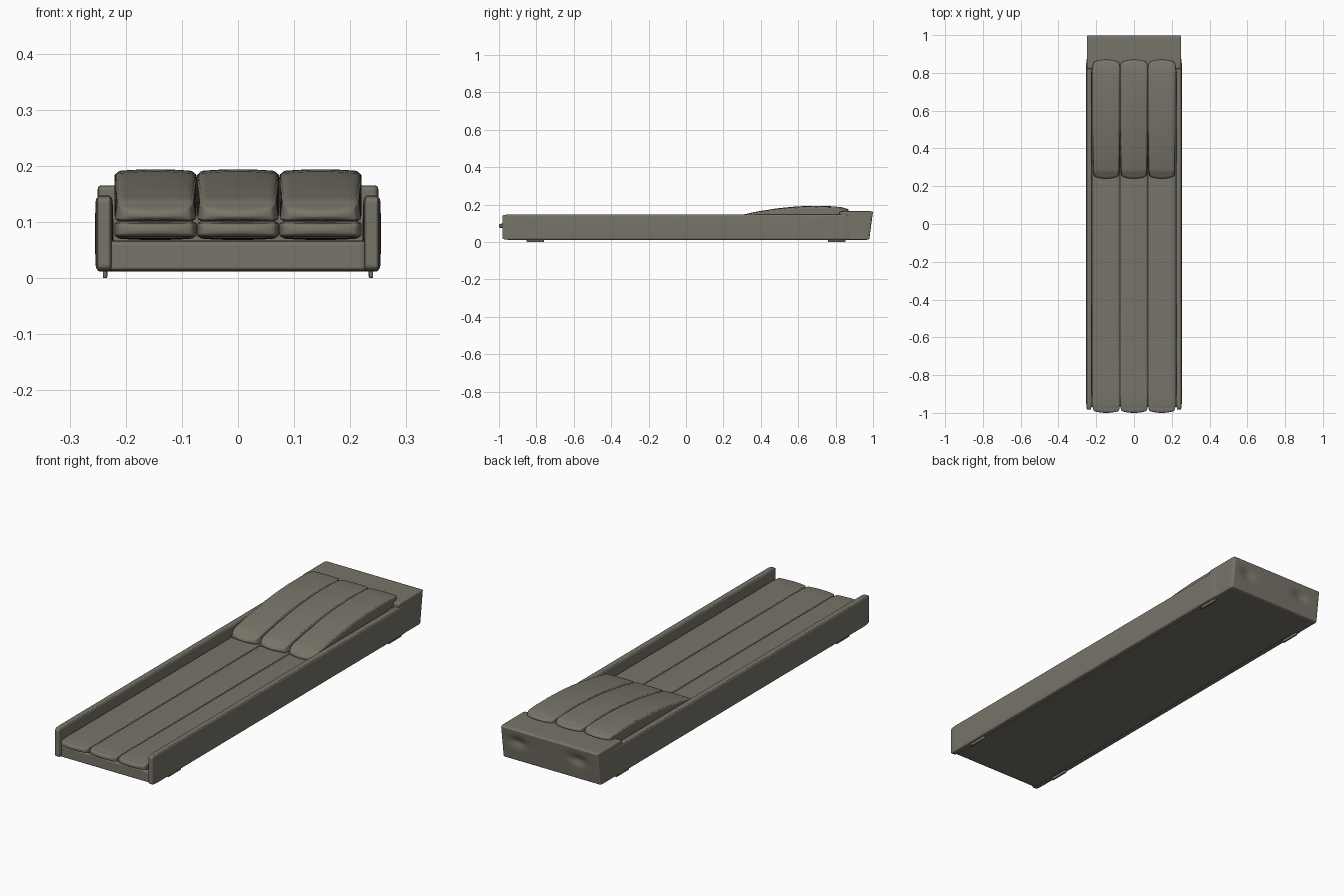
import bpy, bmesh, math
from mathutils import Vector

if "Cube" in bpy.data.objects:
    bpy.data.objects.remove(bpy.data.objects["Cube"])

fabric = bpy.data.materials.new("taupe_leather")
fabric.diffuse_color = (0.185, 0.175, 0.140, 1)
fabric.use_nodes = True
fabric.node_tree.nodes["Principled BSDF"].inputs["Base Color"].default_value = fabric.diffuse_color


def interp(t, pts):
    """Piecewise linear profile lookup."""
    for (a, va), (b, vb) in zip(pts, pts[1:]):
        if t <= b:
            return va + (vb - va) * max(0, t - a) / (b - a)
    return pts[-1][1]


def soft_box(name, lo, hi, r, puff=(0, 0, 0), n=24, deform=None):
    """Rounded, optionally puffed box; r and puff are given per axis."""
    lo, hi = Vector(lo), Vector(hi)
    c, h = (lo + hi) / 2, (hi - lo) / 2
    bm = bmesh.new()
    bmesh.ops.create_cube(bm, size=2)
    bmesh.ops.subdivide_edges(bm, edges=bm.edges[:], cuts=n - 1, use_grid_fill=True)
    for v in bm.verts:
        u = [math.sin(k * math.pi / 2) for k in v.co]
        inner, d = Vector(), Vector()
        for i in range(3):
            lim = h[i] - r[i]
            p = u[i] * h[i]
            inner[i] = max(-lim, min(lim, p))
            d[i] = (p - inner[i]) / r[i]
        d.normalize()
        q = Vector([inner[i] + r[i] * d[i] for i in range(3)])
        for i in range(3):                      # puffed faces
            a, b = u[(i + 1) % 3], u[(i + 2) % 3]
            q[i] += puff[i] * (u[i] ** 3) * ((1 - a * a) * (1 - b * b) - 1)
        v.co = deform(c + q) if deform else c + q
    bmesh.ops.recalc_face_normals(bm, faces=bm.faces[:])
    me = bpy.data.meshes.new(name)
    bm.to_mesh(me)
    bm.free()
    me.materials.append(fabric)
    for p in me.polygons:
        p.use_smooth = True
    ob = bpy.data.objects.new(name, me)
    bpy.context.collection.objects.link(ob)
    return ob


# Base with front apron
soft_box("base", (-0.23, -0.97, 0.012), (0.23, 0.92, 0.067), (0.006, 0.025, 0.006))


# Back rest: leaning rear face with two soft dimples
def lean(p):
    if p.y > 0.9:
        w = (p.y - 0.9) / 0.1
        p.y -= w * 0.022 * (1 - p.z / 0.165)
        for x0 in (-0.14, 0.165):
            p.y -= w * 0.012 * math.exp(-((p.x - x0) / 0.035) ** 2 - ((p.z - 0.105) / 0.022) ** 2)
    return p


soft_box("back_rest", (-0.25, 0.82, 0.012), (0.25, 1.0, 0.165),
         (0.006, 0.02, 0.006), n=36, deform=lean)

# Arms and legs
for s, side in ((-1, "left"), (1, "right")):
    xs = sorted((s * 0.222, s * 0.255))
    soft_box("arm_" + side, (xs[0], -0.982, 0.012), (xs[1], 0.88, 0.147),
             (0.009, 0.03, 0.009), puff=(0.002, 0, 0))
    for y, end in ((-0.805, "front"), (0.805, "back")):
        soft_box(f"{end}_leg_{side}", (s * 0.237 - 0.004, y - 0.047, 0),
                 (s * 0.237 + 0.004, y + 0.047, 0.02), (0.001, 0.004, 0.001), n=4)

# Back cushion profiles along its length
TOP = [(0, 0.124), (0.06, 0.143), (0.2, 0.162), (0.4, 0.181), (0.55, 0.190),
       (0.7, 0.195), (0.85, 0.1935), (0.95, 0.188), (1, 0.180)]
BOTTOM = [(0, 0.098), (0.3, 0.1), (0.8, 0.125), (0.94, 0.145), (1, 0.158)]

for i, side in enumerate(("left", "middle", "right")):
    x = (i - 1) * 0.147
    # Seat cushion
    soft_box("seat_cushion_" + side, (x - 0.0735, -1.0, 0.068), (x + 0.0735, 0.84, 0.105),
             (0.011, 0.04, 0.011), puff=(0, 0.012, 0.003))

    # Back cushion, lying back against the rest
    def slope(p, x=x):
        t = (p.y - 0.24) / 0.63
        low, top = interp(t, BOTTOM), interp(t, TOP)
        w = 1 - 0.1 * max(0, 1 - t / 0.45) * max(0, min(1, p.z))
        return Vector((x + (p.x - x) * w, p.y, low + (top - low) * p.z))

    soft_box("back_cushion_" + side, (x - 0.0735, 0.24, 0), (x + 0.0735, 0.87, 1),
             (0.012, 0.04, 0.2), puff=(0, 0.015, 0.06), n=28, deform=slope)
